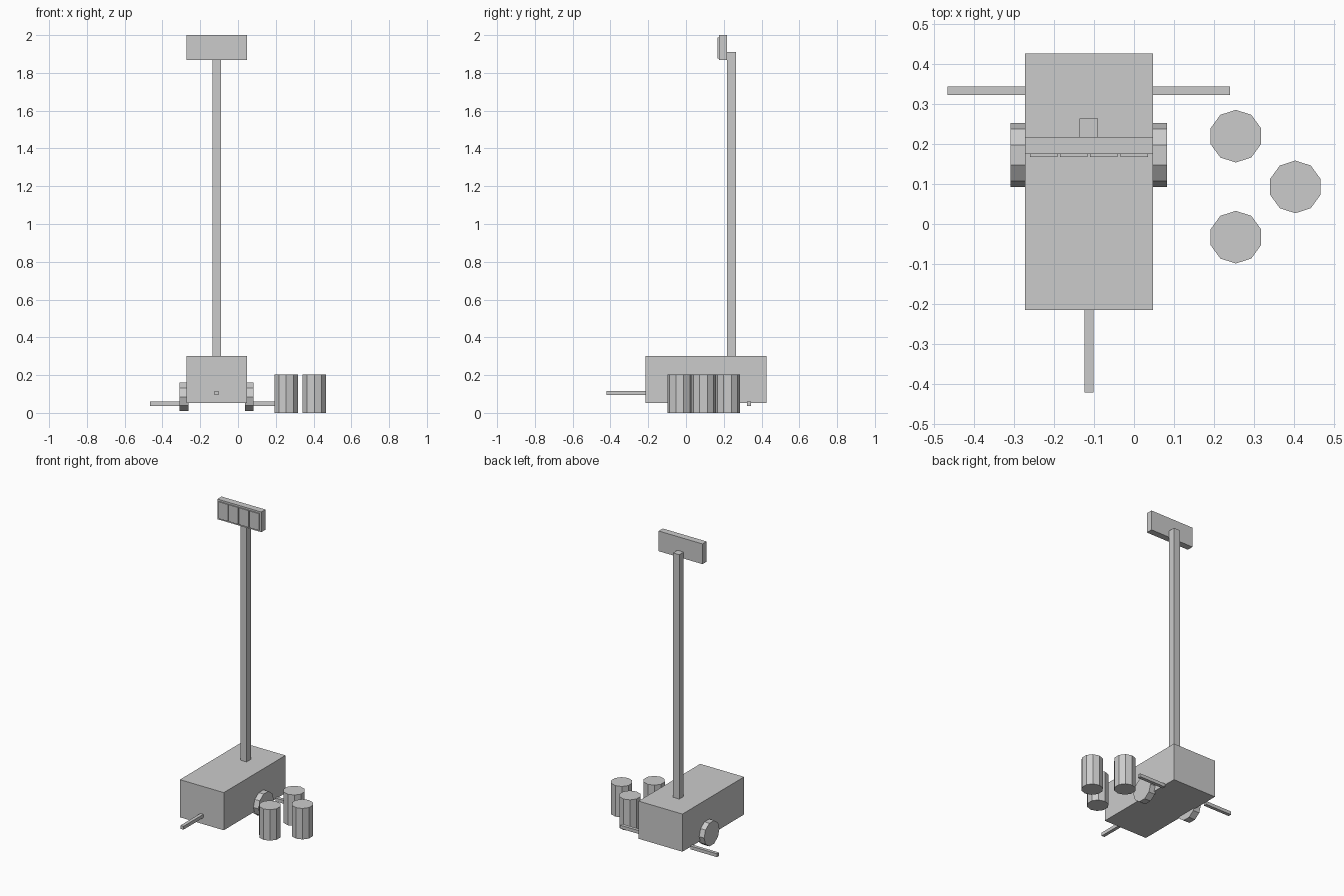
import bpy
import math

cube = bpy.data.objects.get("Cube")
if cube:
    bpy.data.objects.remove(cube, do_unlink=True)

grey = bpy.data.materials.new("plain_grey")
grey.use_nodes = True
grey.diffuse_color = (0.6, 0.6, 0.6, 1)
grey.node_tree.nodes["Principled BSDF"].inputs["Base Color"].default_value = (0.6, 0.6, 0.6, 1)

MID = -0.113  # centre line of the trailer


def finish(name):
    obj = bpy.context.object
    obj.name = name
    obj.data.materials.append(grey)
    return obj


def box(name, x, y, z):
    """Box from (min, max) ranges on each axis."""
    spans = (x, y, z)
    bpy.ops.mesh.primitive_cube_add(size=1, location=[(a + b) / 2 for a, b in spans])
    obj = finish(name)
    obj.scale = [b - a for a, b in spans]
    bpy.ops.object.transform_apply(location=False, rotation=False, scale=True)
    return obj


def drum(name, radius, depth, location, rotation=(0, 0, 0)):
    """Flat-sided ten-sided cylinder."""
    bpy.ops.mesh.primitive_cylinder_add(vertices=10, radius=radius, depth=depth,
                                        location=location, rotation=rotation)
    return finish(name)


# Trailer body and tow bar
box("body", (MID - 0.16, MID + 0.16), (-0.215, 0.427), (0.052, 0.30))
box("tow_bar", (MID - 0.011, MID + 0.011), (-0.422, -0.215), (0.095, 0.117))

# Wheels and outriggers, one per side
for side, label in ((-1, "right"), (1, "left")):
    drum("wheel_" + label, 0.08, 0.046, (MID + side * 0.173, 0.173, 0.085),
         (0, math.pi / 2, 0))
    ends = sorted((MID + side * 0.16, MID + side * 0.354))
    box("outrigger_" + label, ends, (0.323, 0.345), (0.037, 0.059))

# Mast with the light panel on its front
box("mast", (MID - 0.023, MID + 0.023), (0.218, 0.264), (0.30, 1.91))
box("light_panel", (MID - 0.16, MID + 0.16), (0.175, 0.218), (1.867, 2.0))

# Row of four lamps
for i in range(4):
    x = MID + (i - 1.5) * 0.0755
    box(f"lamp_{i + 1}", (x - 0.0345, x + 0.0345), (0.168, 0.175), (1.877, 1.988))

# Loose barrels beside the trailer
for i, (x, y) in enumerate(((0.255, 0.22), (0.404, 0.093), (0.255, -0.033))):
    drum(f"barrel_{i + 1}", 0.066, 0.204, (x, y, 0.102))
